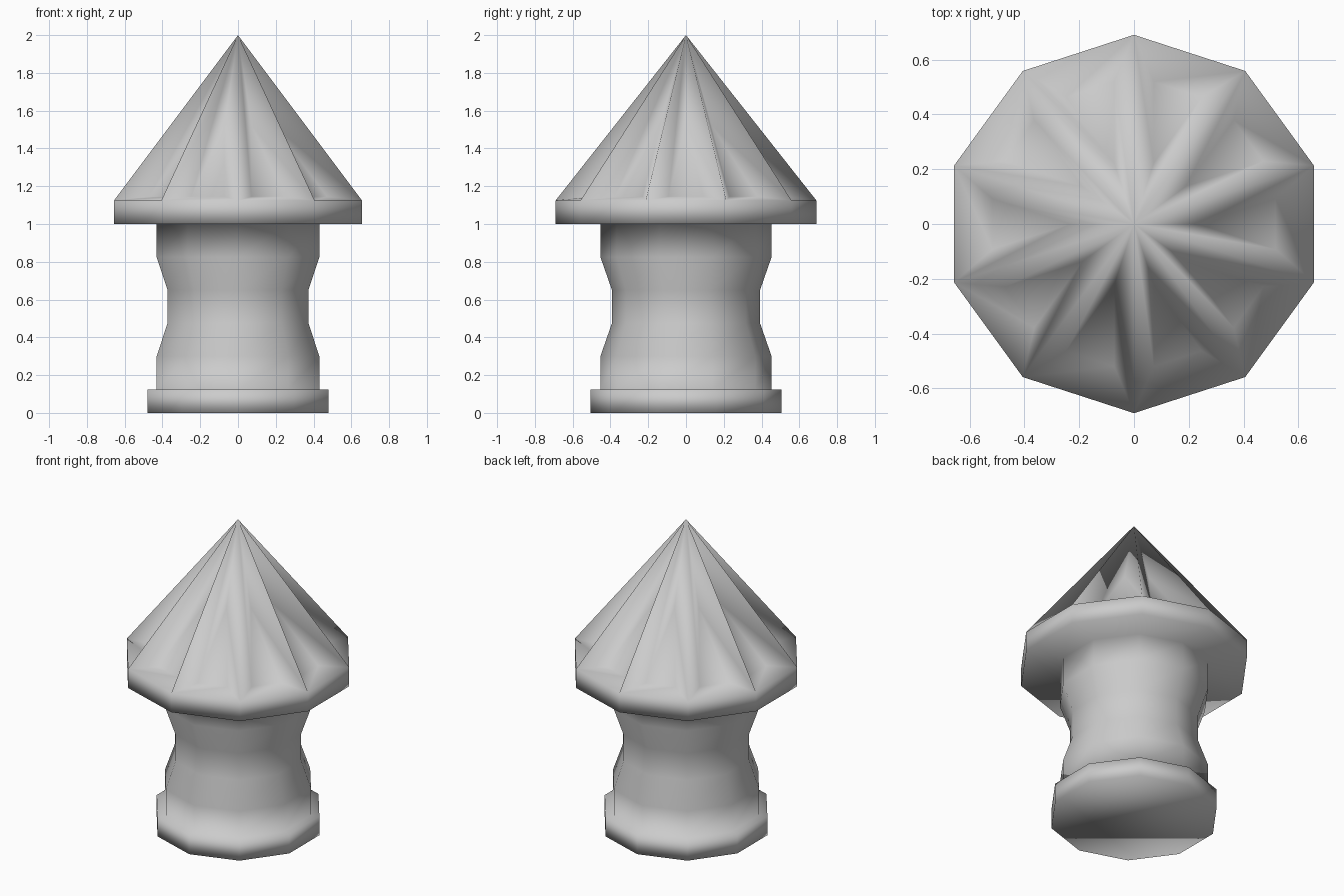
import bpy
import bmesh
from math import cos, sin, pi

cube = bpy.data.objects.get("Cube")
if cube:
    bpy.data.objects.remove(cube, do_unlink=True)

SIDES = 10

# Stone colour
stone = bpy.data.materials.new("light_grey_stone")
stone.use_nodes = True
grey = (0.6, 0.6, 0.6, 1.0)
stone.diffuse_color = grey
stone.node_tree.nodes["Principled BSDF"].inputs["Base Color"].default_value = grey

# Profile (radius, height): plinth, waisted column, overhanging rim
profile = [(0.505, 0), (0.505, 0.125), (0.453, 0.125), (0.453, 0.30),
           (0.392, 0.475), (0.392, 0.65), (0.453, 0.825), (0.453, 1.0),
           (0.69, 1.0), (0.69, 1.125)]
apex_height = 2.0

bm = bmesh.new()


def ring(radius, z):
    angles = [pi / 2 + 2 * pi * i / SIDES for i in range(SIDES)]
    return [bm.verts.new((radius * cos(a), radius * sin(a), z)) for a in angles]


# Body: closed bottom and walls joining neighbouring rings
rings = [ring(r, z) for r, z in profile]
bm.faces.new(reversed(rings[0]))
for low, high in zip(rings, rings[1:]):
    for i in range(SIDES):
        j = (i + 1) % SIDES
        bm.faces.new((low[i], low[j], high[j], high[i]))

# Pointed roof with a sunken panel on each side
apex = bm.verts.new((0, 0, apex_height))
rim = rings[-1]
roof = [bm.faces.new((rim[i], rim[(i + 1) % SIDES], apex)) for i in range(SIDES)]
bm.normal_update()
bmesh.ops.inset_individual(bm, faces=roof, thickness=0.1, depth=-0.1,
                           use_even_offset=True)

for face in bm.faces:
    face.smooth = True
bm.normal_update()

mesh = bpy.data.meshes.new("post_with_pointed_roof")
bm.to_mesh(mesh)
bm.free()
mesh.materials.append(stone)
post = bpy.data.objects.new("post_with_pointed_roof", mesh)
bpy.context.collection.objects.link(post)
